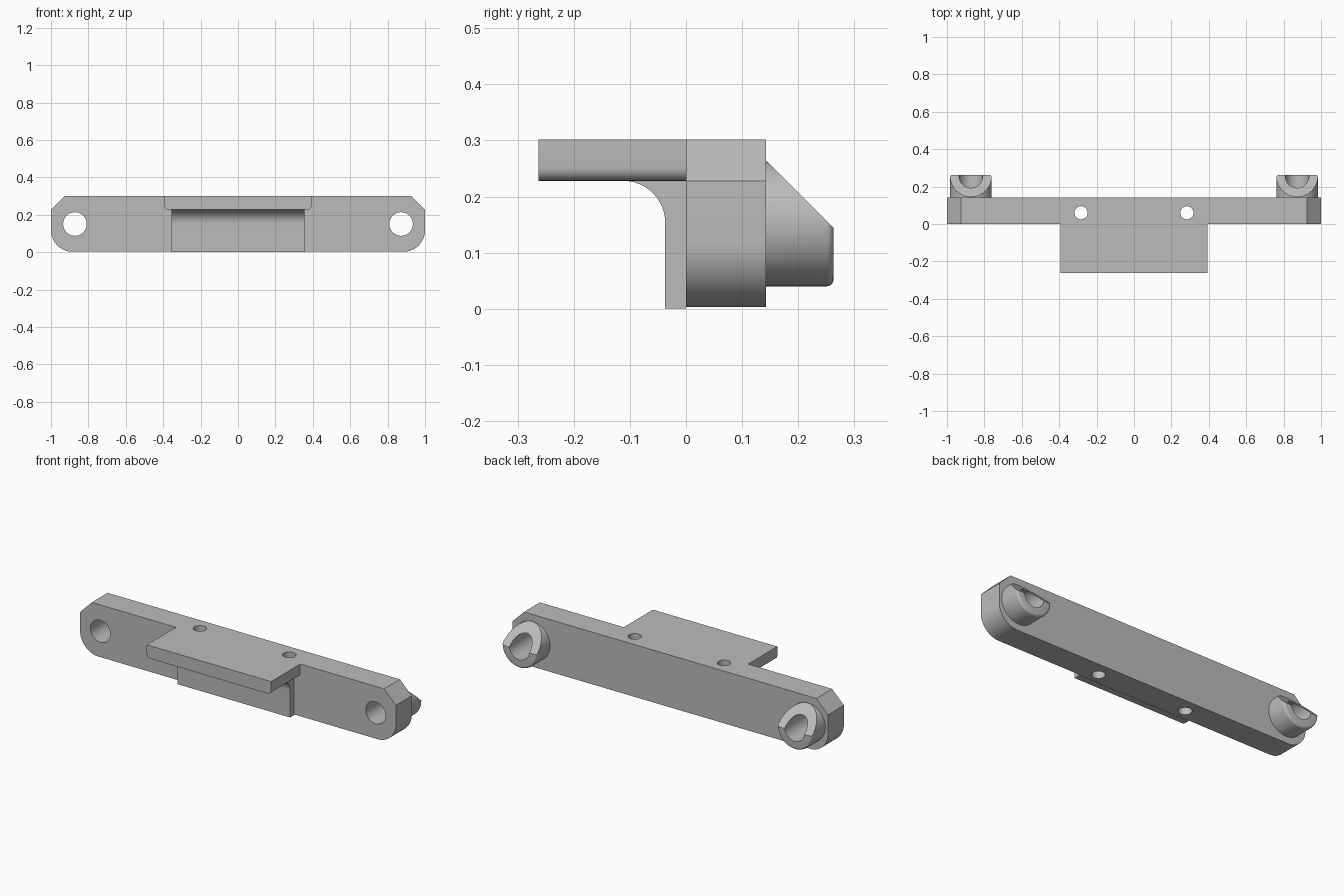
import bpy, bmesh
from math import sin, cos, pi, radians
from mathutils import Matrix, Vector

cube = bpy.data.objects.get("Cube")
if cube:
    bpy.data.objects.remove(cube)

grey = bpy.data.materials.new("plain grey")
grey.use_nodes = True
colour = (0.5, 0.5, 0.5, 1)
grey.diffuse_color = colour
grey.node_tree.nodes["Principled BSDF"].inputs["Base Color"].default_value = colour

HEIGHT, DEPTH, LIP = 0.302, 0.143, 0.228
BOSS_X, BOSS_Z = 0.872, 0.151


def finish(name, bm):
    bmesh.ops.recalc_face_normals(bm, faces=bm.faces)
    mesh = bpy.data.meshes.new(name)
    bm.to_mesh(mesh)
    bm.free()
    mesh.materials.append(grey)
    obj = bpy.data.objects.new(name, mesh)
    bpy.context.collection.objects.link(obj)
    return obj


def arc(cx, cz, r, start, end, n=16):
    steps = [radians(start + (end - start) * i / n) for i in range(n + 1)]
    return [(cx + r * cos(a), cz + r * sin(a)) for a in steps]


def extrude(name, points, offset):
    bm = bmesh.new()
    face = bm.faces.new([bm.verts.new(p) for p in points])
    grown = bmesh.ops.extrude_face_region(bm, geom=[face])["geom"]
    moved = [v for v in grown if isinstance(v, bmesh.types.BMVert)]
    bmesh.ops.translate(bm, verts=moved, vec=offset)
    return finish(name, bm)


def cylinder(bm, r, length, centre, axis):
    turn = Matrix.Rotation(-pi / 2, 4, "X") if axis == "Y" else Matrix()
    bmesh.ops.create_cone(bm, cap_ends=True, segments=64, radius1=r, radius2=r,
                          depth=length, matrix=Matrix.Translation(centre) @ turn)


def drill(obj, r, centre, axis):
    bm = bmesh.new()
    cylinder(bm, r, 1, centre, axis)
    cutter = finish("drill_cutter", bm)
    cutter.hide_render = True
    mod = obj.modifiers.new("drill", "BOOLEAN")
    mod.operation, mod.solver, mod.object = "DIFFERENCE", "EXACT", cutter
    bpy.context.view_layer.objects.active = obj
    bpy.ops.object.modifier_apply(modifier=mod.name)
    bpy.data.objects.remove(cutter)


# Main bar: chamfered top corners, rounded bottom corners
r = 0.115
half = arc(1 - r, r + 0.003, r, -90, 0) + [(1, LIP), (0.926, HEIGHT)]
outline = half + [(-x, z) for x, z in reversed(half)]
bar = extrude("mounting_bar", [(x, 0, z) for x, z in outline], (0, DEPTH, 0))

# Shelf: rounded lower side edges
r = 0.023
half = arc(0.394 - r, LIP + r, r, -90, 0, 6) + [(0.394, HEIGHT)]
outline = half + [(-x, z) for x, z in reversed(half)]
shelf = extrude("front_shelf", [(x, 0, z) for x, z in outline], (0, -0.263, 0))

# Support pad sweeping up into the shelf
outline = [(0, 0), (0, LIP)] + arc(-0.112, LIP - 0.075, 0.075, 90, 0)
outline.append((-0.037, 0))
support = extrude("shelf_support", [(-0.356, y, z) for y, z in outline], (0.712, 0, 0))

parts = [bar, shelf, support]
for side, label in ((1, "left"), (-1, "right")):
    # Boss: rounded rim, upper half sliced off at a slant
    bm = bmesh.new()
    cylinder(bm, 0.111, 0.12, (side * BOSS_X, DEPTH + 0.06, BOSS_Z), "Y")
    rim = [e for e in bm.edges if all(v.co.y > DEPTH + 0.1 for v in e.verts)]
    bmesh.ops.bevel(bm, geom=rim, offset=0.012, segments=4, profile=0.5, affect="EDGES")
    bmesh.ops.bisect_plane(bm, geom=bm.verts[:] + bm.edges[:] + bm.faces[:],
                           plane_co=Vector((0, DEPTH, 0.264)), plane_no=Vector((0, 1, 1)),
                           clear_outer=True)
    bmesh.ops.holes_fill(bm, edges=[e for e in bm.edges if e.is_boundary])
    boss = finish(label + "_boss", bm)
    parts.append(boss)

    # Screw holes through boss and bar, plus the vertical pin hole
    for part in (bar, boss):
        drill(part, 0.063, (side * BOSS_X, 0.1, BOSS_Z), "Y")
    drill(bar, 0.035, (side * 0.283, 0.06, 0.15), "Z")

for part in parts:
    bpy.ops.object.select_all(action="DESELECT")
    part.select_set(True)
    bpy.context.view_layer.objects.active = part
    bpy.ops.object.shade_smooth_by_angle(angle=radians(30))
